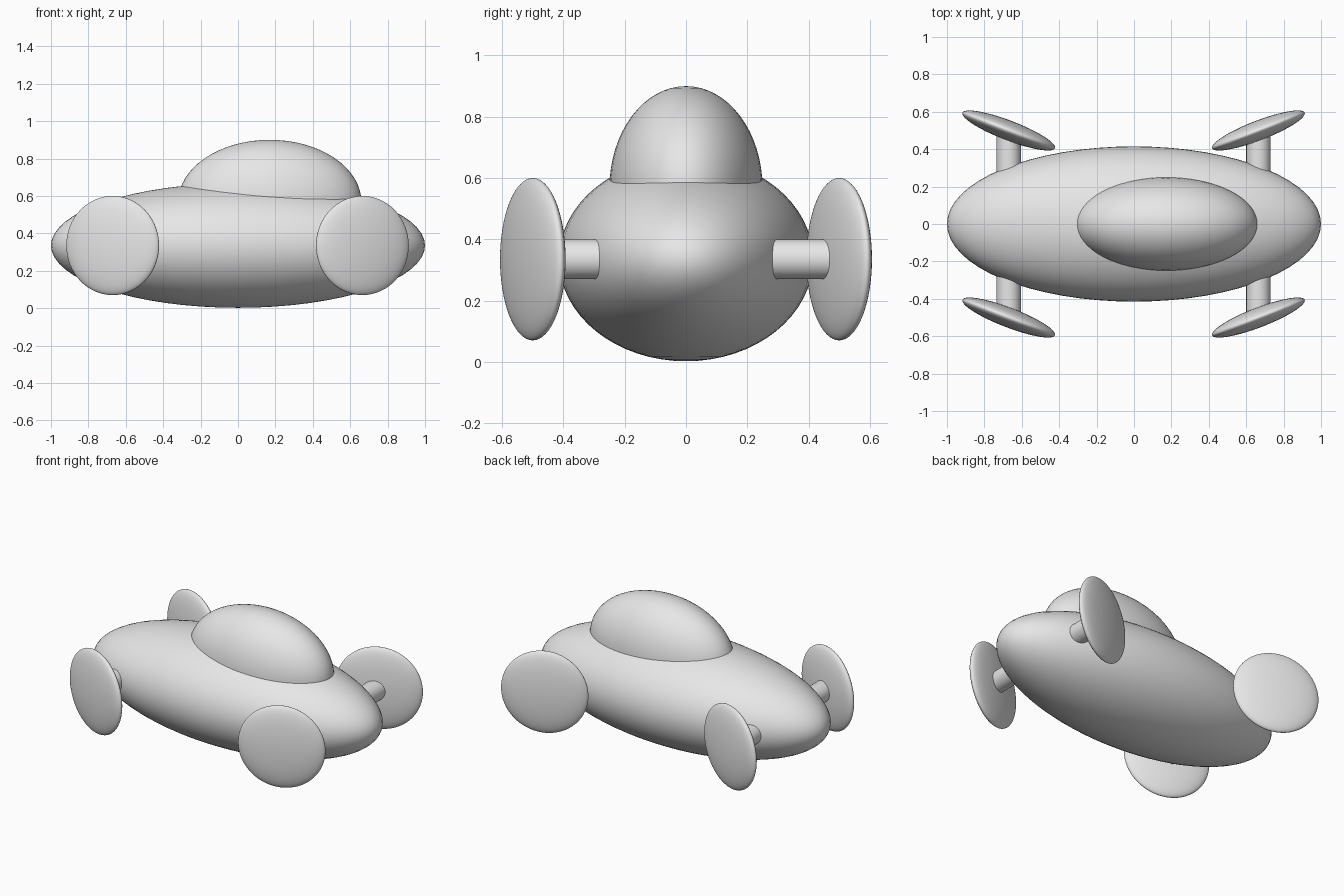
import bpy
from math import radians

cube = bpy.data.objects.get("Cube")
if cube:
    bpy.data.objects.remove(cube, do_unlink=True)

# Single matte grey for the whole car
grey = bpy.data.materials.new("plain_grey")
grey.use_nodes = True
grey.diffuse_color = (0.8, 0.8, 0.8, 1)
grey.node_tree.nodes["Principled BSDF"].inputs["Base Color"].default_value = (0.8, 0.8, 0.8, 1)


def finish(name, angle):
    obj = bpy.context.object
    obj.name = name
    obj.data.materials.append(grey)
    bpy.ops.object.shade_smooth_by_angle(angle=radians(angle))
    return obj


def ellipsoid(name, centre, radii, turn=0):
    bpy.ops.mesh.primitive_uv_sphere_add(
        segments=64, ring_count=32, radius=1, location=centre,
        rotation=(0, 0, radians(turn)))
    bpy.context.object.scale = radii
    return finish(name, 60)


# Body and cabin
ellipsoid("body", (0, 0, 0.335), (1, 0.415, 0.333))
ellipsoid("cabin_dome", (0.17, 0, 0.567), (0.49, 0.25, 0.333))

# Splayed lens-shaped wheels on two through axles
for side, x in (("right", -0.67), ("left", 0.665)):
    bpy.ops.mesh.primitive_cylinder_add(
        vertices=48, radius=0.065, depth=0.98,
        location=(x, 0, 0.335), rotation=(radians(90), 0, 0))
    finish(side + "_axle", 30)
    for end, y in (("front", -0.5), ("back", 0.5)):
        ellipsoid(f"{end}_{side}_wheel", (x, y, 0.335),
                  (0.265, 0.053, 0.265), 21 if x > 0 else -21)
